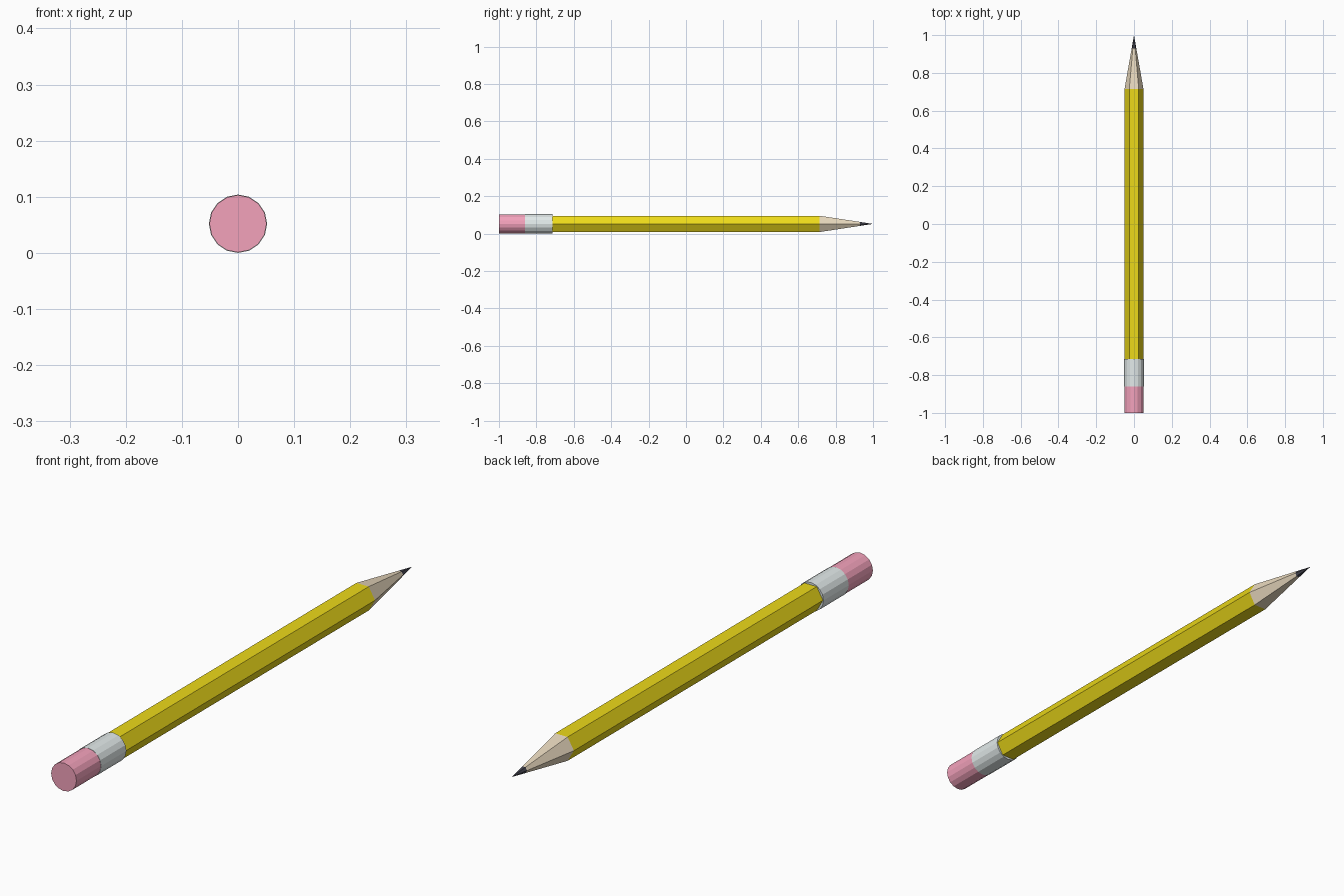
import bpy, bmesh, math

if "Cube" in bpy.data.objects:
    bpy.data.objects.remove(bpy.data.objects["Cube"])

CZ = 0.052  # height of the pencil axis


def material(name, color):
    m = bpy.data.materials.new(name)
    m.diffuse_color = (*color, 1)
    m.use_nodes = True
    m.node_tree.nodes["Principled BSDF"].inputs["Base Color"].default_value = m.diffuse_color
    return m


def section(name, sides, y0, y1, r0, r1, mat):
    """Flat-sided tapered section along y; r1 = 0 closes to a point."""
    bm = bmesh.new()

    def ring(y, r):
        if r == 0:
            return [bm.verts.new((0, y, CZ))] * sides
        return [bm.verts.new((r * math.cos(2 * math.pi * i / sides), y,
                              CZ + r * math.sin(2 * math.pi * i / sides)))
                for i in range(sides)]

    a, b = ring(y0, r0), ring(y1, r1)
    for i in range(sides):
        j = (i + 1) % sides
        bm.faces.new((a[i], a[j], b[j], b[i]) if r1 else (a[i], a[j], b[i]))
    bm.faces.new(a)
    if r1:
        bm.faces.new(b)
    bmesh.ops.recalc_face_normals(bm, faces=bm.faces)
    mesh = bpy.data.meshes.new(name)
    bm.to_mesh(mesh)
    bm.free()
    mesh.materials.append(mat)
    ob = bpy.data.objects.new(name, mesh)
    bpy.context.collection.objects.link(ob)
    return ob


pink = material("pink_rubber", (0.90, 0.36, 0.50))
metal = material("pale_metal", (0.76, 0.82, 0.82))
yellow = material("yellow_paint", (0.85, 0.70, 0.01))
wood = material("bare_wood", (0.82, 0.70, 0.52))
lead = material("graphite", (0.06, 0.06, 0.08))

# Round eraser and metal ferrule
section("eraser", 16, -1.0, -0.86, 0.051, 0.051, pink)
section("ferrule", 16, -0.86, -0.715, 0.052, 0.052, metal)

# Hexagonal shaft and sharpened end
R, START, SPLIT = 0.05, 0.715, 0.93
r_split = R * (1 - SPLIT) / (1 - START)
section("shaft", 6, -0.715, START, R, R, yellow)
section("sharpened_wood", 6, START, SPLIT, R, r_split, wood)
section("graphite_tip", 6, SPLIT, 1.0, r_split, 0, lead)
